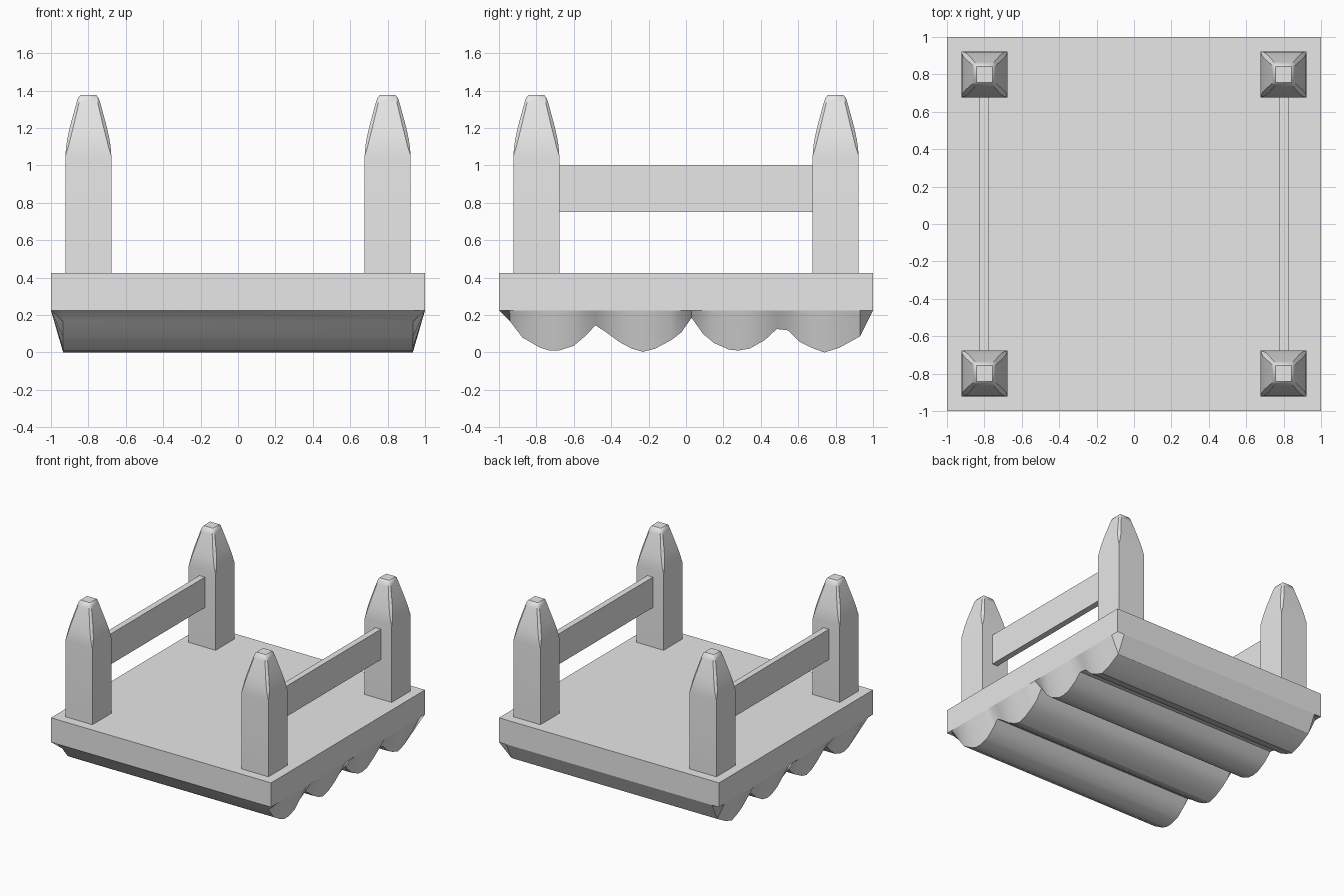
import bpy, bmesh, math

old = bpy.data.objects.get("Cube")
if old:
    bpy.data.objects.remove(old, do_unlink=True)

grey = bpy.data.materials.new("plain_grey")
grey.use_nodes = True
colour = (0.8, 0.8, 0.8, 1)
grey.diffuse_color = colour
grey.node_tree.nodes["Principled BSDF"].inputs["Base Color"].default_value = colour


def finish(bm, name, smooth_angle=None):
    bmesh.ops.remove_doubles(bm, verts=bm.verts, dist=0.0005)
    bmesh.ops.recalc_face_normals(bm, faces=bm.faces)
    mesh = bpy.data.meshes.new(name)
    bm.to_mesh(mesh)
    bm.free()
    mesh.materials.append(grey)
    obj = bpy.data.objects.new(name, mesh)
    bpy.context.collection.objects.link(obj)
    if smooth_angle:
        bpy.ops.object.select_all(action='DESELECT')
        obj.select_set(True)
        bpy.context.view_layer.objects.active = obj
        bpy.ops.object.shade_smooth_by_angle(angle=math.radians(smooth_angle))
    return obj


def box(name, centre, size):
    bm = bmesh.new()
    bmesh.ops.create_cube(bm, size=1)
    for v in bm.verts:
        v.co = [c + s * p for c, s, p in zip(centre, size, v.co)]
    return finish(bm, name)


def post(name, x, y):
    # Rings of (height, half width, corner chamfer)
    rings = [(0.42, 0.123, 0), (1.05, 0.123, 0), (1.10, 0.119, 0.012),
             (1.14, 0.113, 0.016), (1.20, 0.1, 0.018), (1.33, 0.065, 0.014),
             (1.36, 0.055, 0.01), (1.375, 0.043, 0)]
    bm = bmesh.new()
    loops = []
    for z, h, c in rings:
        k = h - c
        outline = [(h, -k), (h, k), (k, h), (-k, h), (-h, k), (-h, -k), (-k, -h), (k, -h)]
        loops.append([bm.verts.new((x + a, y + b, z)) for a, b in outline])
    for low, high in zip(loops, loops[1:]):
        for i in range(8):
            j = (i + 1) % 8
            bm.faces.new((low[i], low[j], high[j], high[i]))
    bm.faces.new(loops[0])
    bm.faces.new(loops[-1])
    return finish(bm, name, 40)


# Deck
box("deck", (0, 0, 0.325), (2, 2, 0.2))

# Posts and side rails
for side, sx in (("left", 1), ("right", -1)):
    for end, sy in (("front", -1), ("back", 1)):
        post(f"{end}_{side}_post", sx * 0.8, sy * 0.8)
    box(f"{side}_rail", (sx * 0.8, 0, 0.875), (0.05, 1.4, 0.25))

# Log underside: a scalloped profile with ends flaring out to the deck edge
top = 0.225
profile = [(-1, top), (-.94, .165), (-.875, .08), (-.78, .025), (-.73, .01),
           (-.68, .01), (-.6, .035), (-.53, .095), (-.485, .145), (-.43, .11),
           (-.355, .055), (-.29, .02), (-.23, .003), (-.165, .02), (-.08, .065),
           (-.025, .107), (.03, .185), (.09, .1), (.15, .05), (.23, .015),
           (.28, .01), (.34, .02), (.42, .065), (.485, .125), (.545, .118),
           (.61, .055), (.67, .025), (.74, 0), (.82, .025), (.93, .085), (1, top)]
bm = bmesh.new()
rows = [[bm.verts.new((x, y, top if abs(x) == 1 else z)) for y, z in profile]
        for x in (-1, -0.935, 0.935, 1)]
for a, b in zip(rows, rows[1:]):
    for i in range(len(profile) - 1):
        bm.faces.new((a[i], a[i + 1], b[i + 1], b[i]))
# Close the top against the deck
bm.faces.new(rows[0] + rows[1][-1:] + rows[2][-1:] + rows[3][::-1]
             + rows[2][:1] + rows[1][:1])
finish(bm, "log_underside", 30)
